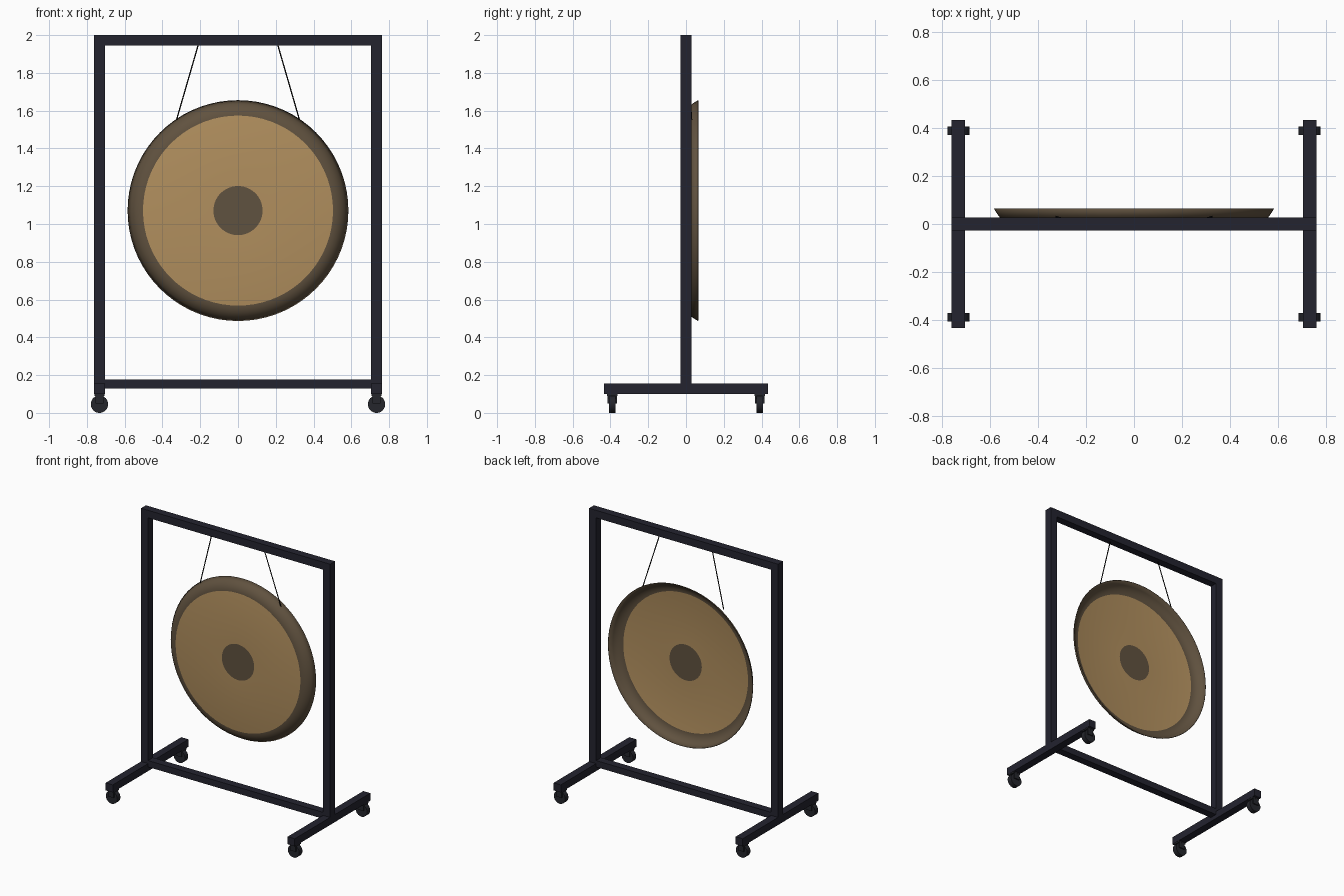
import bpy, bmesh, math
from mathutils import Vector, Matrix

if "Cube" in bpy.data.objects:
    bpy.data.objects.remove(bpy.data.objects["Cube"])


def material(name, rgb):
    m = bpy.data.materials.new(name)
    m.diffuse_color = (*rgb, 1)
    m.use_nodes = True
    m.node_tree.nodes["Principled BSDF"].inputs["Base Color"].default_value = m.diffuse_color
    return m


FRAME = material("dark frame", (0.017, 0.017, 0.028))
WHEEL = material("wheel grey", (0.018, 0.019, 0.025))
BRASS = material("brass", (0.44, 0.275, 0.112))
BRONZE = material("dark bronze", (0.118, 0.084, 0.05))
CORD = material("black cord", (0.006, 0.006, 0.006))


def finish(name, bm, mats):
    bmesh.ops.recalc_face_normals(bm, faces=bm.faces)
    me = bpy.data.meshes.new(name)
    bm.to_mesh(me)
    bm.free()
    for m in mats:
        me.materials.append(m)
    ob = bpy.data.objects.new(name, me)
    bpy.context.collection.objects.link(ob)
    return ob


def box(name, lo, hi, mat):
    bm = bmesh.new()
    lo, hi = Vector(lo), Vector(hi)
    size = hi - lo
    bmesh.ops.create_cube(bm, size=1, matrix=Matrix.Translation((lo + hi) / 2)
                          @ Matrix.Diagonal((*size, 1)))
    return finish(name, bm, [mat])


def rod(name, a, b, r, mat, segs):
    a, b = Vector(a), Vector(b)
    d = b - a
    bm = bmesh.new()
    bmesh.ops.create_cone(bm, cap_ends=True, segments=segs, radius1=r, radius2=r, depth=d.length,
                          matrix=Matrix.Translation((a + b) / 2)
                          @ d.to_track_quat('Z', 'Y').to_matrix().to_4x4())
    ob = finish(name, bm, [mat])
    smooth(ob)
    return ob


def smooth(ob):
    bpy.ops.object.select_all(action='DESELECT')
    ob.select_set(True)
    bpy.context.view_layer.objects.active = ob
    bpy.ops.object.shade_smooth_by_angle(angle=math.radians(35))


# frame bars
X0, X1, T = 0.705, 0.762, 0.028
box("top_bar", (-X0, -T, 1.945), (X0, T, 2.0), FRAME)
box("bottom_bar", (-X0, -T, 0.13), (X0, T, 0.177), FRAME)

for side, s in (("left", -1), ("right", 1)):
    xa, xb = sorted((s * X0, s * X1))
    xc = (xa + xb) / 2
    # upright and foot
    box(side + "_upright", (xa, -T, 0.155), (xb, T, 2.0), FRAME)
    box(side + "_foot", (xa, -0.435, 0.1), (xb, 0.435, 0.155), FRAME)
    # casters: wheel between two cheeks under a plate
    for end, y in (("front", -0.39), ("back", 0.39)):
        n = side + "_" + end
        rod(n + "_wheel", (xc, y - 0.018, 0.046), (xc, y + 0.018, 0.046), 0.046, WHEEL, 32)
        box(n + "_caster_plate", (xc - 0.027, y - 0.027, 0.09), (xc + 0.027, y + 0.027, 0.1), WHEEL)
        for k, c in (("a", -1), ("b", 1)):
            ya, yb = sorted((y + c * 0.018, y + c * 0.026))
            box(n + "_caster_cheek_" + k, (xc - 0.022, ya, 0.05), (xc + 0.022, yb, 0.09), WHEEL)
    # hanging cord
    rod(side + "_cord", (s * 0.21, 0, 1.95), (s * 0.325, 0.03, 1.553), 0.0035, CORD, 8)

# gong: a thin pan, open at the back, turned from (radius, y) pairs
profile = [(0.13, 0.0), (0.503, 0.0), (0.523, 0.004), (0.542, 0.012),
           (0.556, 0.023), (0.566, 0.034), (0.5845, 0.0635)]
SEG, ZC = 72, 1.071
bm = bmesh.new()
rings = [[bm.verts.new((r * math.cos(2 * math.pi * i / SEG), y,
                        ZC + r * math.sin(2 * math.pi * i / SEG))) for i in range(SEG)]
         for r, y in profile]
bm.faces.new(rings[0]).material_index = 1
for j in range(len(rings) - 1):
    for i in range(SEG):
        k = (i + 1) % SEG
        f = bm.faces.new((rings[j][i], rings[j][k], rings[j + 1][k], rings[j + 1][i]))
        f.material_index = 0 if j == 0 else 1
gong = finish("gong", bm, [BRASS, BRONZE])
if gong.data.polygons[0].normal.y > 0:
    gong.data.flip_normals()
smooth(gong)
shell = gong.modifiers.new("thickness", 'SOLIDIFY')
shell.thickness = 0.004
shell.offset = -1
